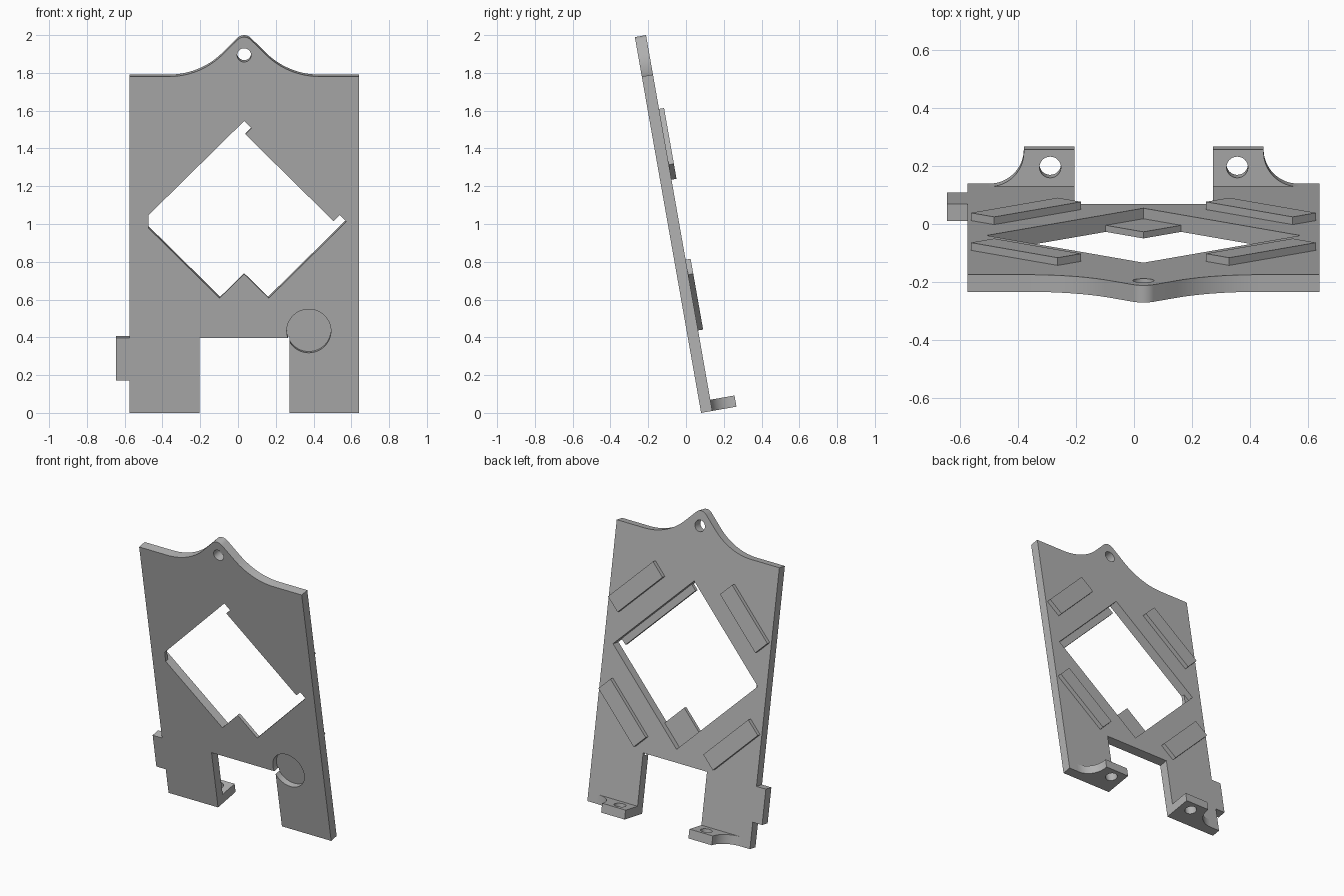
import bpy, bmesh
from math import sin, cos, radians, pi, tan
from mathutils import Vector

if "Cube" in bpy.data.objects:
    bpy.data.objects.remove(bpy.data.objects["Cube"])

LEAN = radians(10)      # the plate leans towards the front
THICK = 0.06
LIP = 0.023
CX = 0.0325             # symmetry axis of the plate

grey = bpy.data.materials.new("plain grey")
grey.use_nodes = True
grey.diffuse_color = (0.45, 0.45, 0.45, 1)
grey.node_tree.nodes["Principled BSDF"].inputs["Base Color"].default_value = (0.45, 0.45, 0.45, 1)


def place(u, v, w):
    """Plate space (across, up the plate, towards the back) to world."""
    return Vector((u, 0.08 - v * sin(LEAN) + w * cos(LEAN), v * cos(LEAN) + w * sin(LEAN)))


def prism(name, pts, a, b, flat=False):
    """Extrude a profile through the plate, or up the plate if flat."""
    bm = bmesh.new()

    def ring(h):
        return [bm.verts.new(place(p, h, q) if flat else place(p, q, h)) for p, q in pts]
    lo, hi = ring(a), ring(b)
    bm.faces.new(lo)
    bm.faces.new(hi)
    n = len(pts)
    for i in range(n):
        j = (i + 1) % n
        bm.faces.new((lo[i], lo[j], hi[j], hi[i]))
    bmesh.ops.recalc_face_normals(bm, faces=bm.faces)
    me = bpy.data.meshes.new(name)
    bm.to_mesh(me)
    bm.free()
    me.materials.append(grey)
    ob = bpy.data.objects.new(name, me)
    bpy.context.collection.objects.link(ob)
    return ob


def activate(ob):
    bpy.ops.object.select_all(action='DESELECT')
    ob.select_set(True)
    bpy.context.view_layer.objects.active = ob


def cut(ob, cutter):
    cutter.hide_render = True
    mod = ob.modifiers.new("cut", 'BOOLEAN')
    mod.operation, mod.solver, mod.object = 'DIFFERENCE', 'EXACT', cutter
    activate(ob)
    bpy.ops.object.modifier_apply(modifier=mod.name)
    bpy.data.objects.remove(cutter)


def smooth(ob):
    activate(ob)
    bpy.ops.object.shade_smooth_by_angle(angle=radians(30))


def arc(cx, cy, r, start, end, n):
    return [(cx + r * cos(radians(start + (end - start) * i / n)),
             cy + r * sin(radians(start + (end - start) * i / n))) for i in range(n + 1)]


def circle(cx, cy, r, n=48):
    return arc(cx, cy, r, 0, 360, n)[:-1]


# Main plate: legs, side tab and a swept crest with a rounded tip
TOP, PEAK, TIP_R, SWEEP_R = 1.808, 2.02, 0.05, 0.4
reach = PEAK - TOP + (TIP_R + SWEEP_R) * tan(pi / 8)
crest = (arc(CX + reach, TOP + SWEEP_R, SWEEP_R, 270, 225, 14)
         + arc(CX, PEAK - TIP_R, TIP_R, 45, 135, 12)
         + arc(CX - reach, TOP + SWEEP_R, SWEEP_R, 315, 270, 14))
LEFT, RIGHT, NOTCH_L, NOTCH_R, NOTCH_TOP = -0.575, 0.64, -0.205, 0.272, 0.403
outline = ([(NOTCH_L, 0), (NOTCH_L, NOTCH_TOP), (NOTCH_R, NOTCH_TOP), (NOTCH_R, 0),
            (RIGHT, 0), (RIGHT, TOP)] + crest
           + [(LEFT, TOP), (LEFT, 0.403), (-0.645, 0.403), (-0.645, 0.173),
              (LEFT, 0.173), (LEFT, 0)])
plate = prism("main_plate", outline, 0, THICK)

# Diamond window, hanging hole and round front recess
CV, HALF = 1.028, 0.541
diamond = [(CX, CV + HALF), (CX + HALF, CV), (CX, CV - HALF), (CX - HALF, CV)]
cut(plate, prism("window_cutter", diamond, -0.1, 0.2))
cut(plate, prism("hole_cutter", circle(CX, 1.923, 0.037), -0.1, 0.2))
cut(plate, prism("recess_cutter", circle(0.375, 0.44, 0.117, 64), -0.1, 0.04))
smooth(plate)


def diagonal(name, along, across, a, b, sx=1, sv=1):
    """Bar at 45 degrees, given by ranges along and out from the window edge."""
    k = 0.5 ** 0.5
    pts = [(CX + sx * (d + s) * k, CV + sv * (d - s) * k)
           for s, d in ((along[0], across[0]), (along[1], across[0]),
                        (along[1], across[1]), (along[0], across[1]))]
    return prism(name, pts, a, b)


# Thin front lips inside the window
EDGE = HALF * 0.5 ** 0.5
diagonal("window_edge_lip", (-EDGE + 0.055, EDGE - 0.05), (EDGE - 0.046, EDGE), 0, LIP)
PAD = 0.13
prism("window_bottom_lip", [(CX, CV - HALF), (CX + PAD, CV - HALF + PAD),
                            (CX, CV - HALF + 2 * PAD), (CX - PAD, CV - HALF + PAD)], 0, LIP)
CORNER = CX - HALF + 0.475
prism("window_corner_lip", [(CX - HALF, CV), (-0.475, CV + CORNER), (-0.475, CV - CORNER)], 0, LIP)

# Raised bars on the back, one beside each window edge
for sx, side in ((1, "left"), (-1, "right")):
    for sv, level in ((1, "upper"), (-1, "lower")):
        diagonal(f"{level}_{side}_back_bar", (-0.212, 0.212), (0.516, 0.63),
                 THICK, THICK + 0.027, sx, sv)

# Feet behind the legs, with a screw hole and a hollow fillet
FOOT_W, FILLET = 0.19, 0.12
for inner, sx, side in ((NOTCH_R, 1, "left"), (NOTCH_L, -1, "right")):
    outer = 0.175
    shape = ([(0, THICK), (0, FOOT_W), (outer, FOOT_W)]
             + arc(outer + FILLET, THICK + FILLET, FILLET, 180, 270, 16))
    foot = prism(f"{side}_foot", [(inner + sx * u, w) for u, w in shape], 0, 0.06, flat=True)
    cut(foot, prism("screw_cutter", circle(inner + sx * 0.084, 0.128, 0.037), -0.1, 0.2, flat=True))
    smooth(foot)
